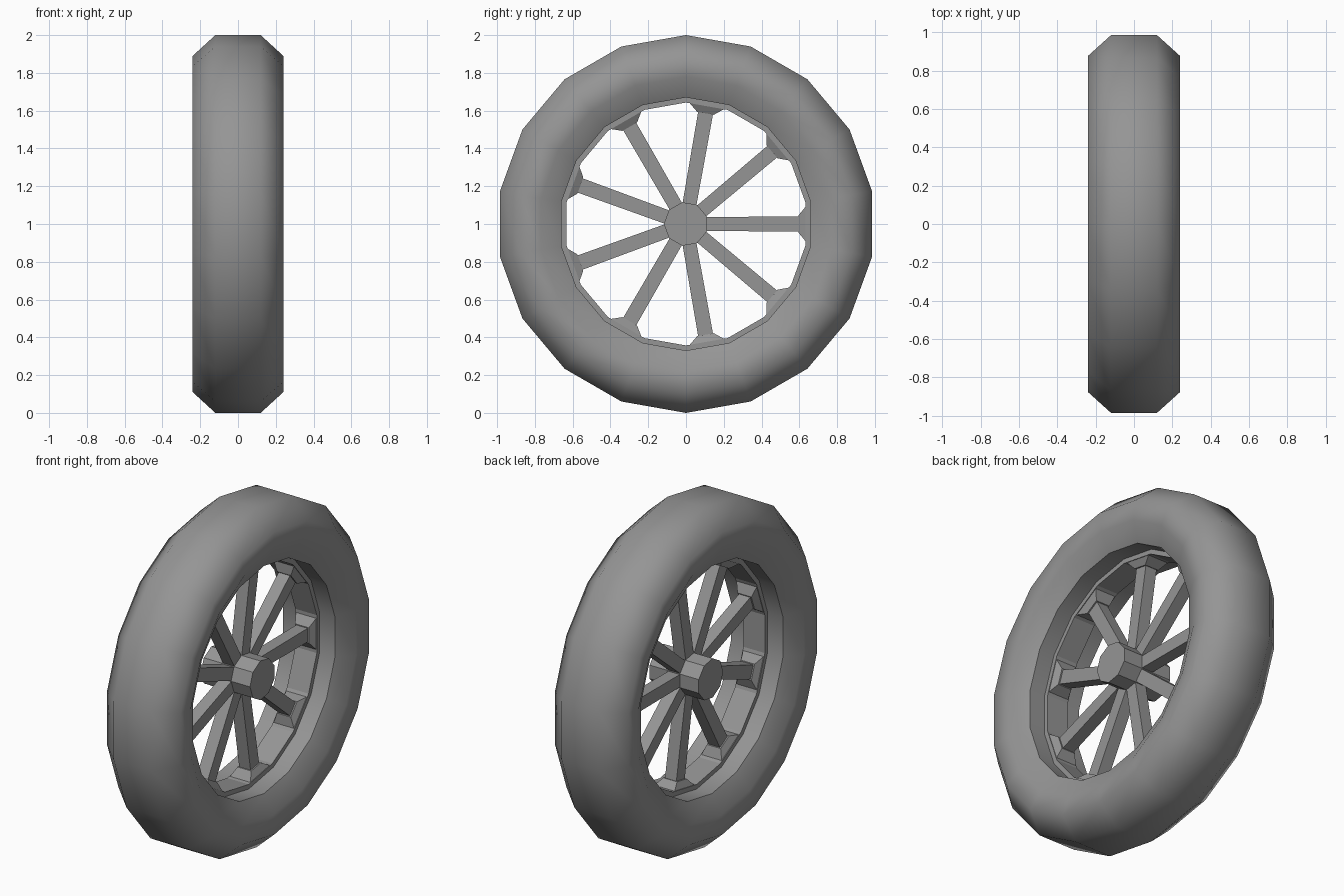
import bpy, bmesh
from math import sin, cos, pi, radians
from mathutils import Matrix

if "Cube" in bpy.data.objects:
    bpy.data.objects.remove(bpy.data.objects["Cube"])

grey = bpy.data.materials.new("mid grey")
grey.use_nodes = True
colour = (0.3, 0.3, 0.3, 1)
grey.diffuse_color = colour
grey.node_tree.nodes["Principled BSDF"].inputs["Base Color"].default_value = colour

CENTRE_Z = 1.0


def finish(name, bm, smooth_angle=None):
    """Turn a bmesh into an object standing at the wheel centre."""
    bmesh.ops.recalc_face_normals(bm, faces=bm.faces)
    mesh = bpy.data.meshes.new(name)
    bm.to_mesh(mesh)
    bm.free()
    mesh.materials.append(grey)
    if smooth_angle:
        mesh.shade_smooth()
        mesh.set_sharp_from_angle(angle=radians(smooth_angle))
    obj = bpy.data.objects.new(name, mesh)
    obj.location.z = CENTRE_Z
    bpy.context.collection.objects.link(obj)
    return obj


def lathe(name, half_profile, sides, smooth_angle=None):
    """Sweep a mirrored (x, radius) profile round the axle."""
    profile = half_profile + [(-x, r) for x, r in reversed(half_profile)]
    bm = bmesh.new()
    rings = []
    for i in range(sides):
        a = 2 * pi * i / sides + pi / 2
        rings.append([bm.verts.new((x, r * cos(a), r * sin(a))) for x, r in profile])
    n = len(profile)
    for i in range(sides):
        a, b = rings[i], rings[(i + 1) % sides]
        for j in range(n):
            k = (j + 1) % n
            bm.faces.new((a[j], a[k], b[k], b[j]))
    return finish(name, bm, smooth_angle)


def loft(name, sections, angle):
    """Join rectangles (radius, half depth, half width) along a spoke direction."""
    bm = bmesh.new()
    loops = [[bm.verts.new((sx * d, r, sz * w))
              for sx, sz in ((-1, -1), (1, -1), (1, 1), (-1, 1))]
             for r, d, w in sections]
    for a, b in zip(loops, loops[1:]):
        for j in range(4):
            k = (j + 1) % 4
            bm.faces.new((a[j], a[k], b[k], b[j]))
    bm.faces.new(loops[0])
    bm.faces.new(loops[-1])
    bm.transform(Matrix.Rotation(angle, 4, 'X'))
    return finish(name, bm)


# Tyre: rounded shoulders, side walls leaning in to the bead
lathe("tyre", [(0.12, 1.0), (0.24, 0.89), (0.23, 0.78), (0.17, 0.67)], 18, 60)

# Rim: thin flat-sided band inside the tyre
lathe("rim", [(0.07, 0.675), (0.07, 0.643)], 18)

# Hub: nine-sided block on the axle
SPOKES = 9
hub = bmesh.new()
bmesh.ops.create_cone(hub, cap_ends=True, segments=SPOKES, radius1=0.117,
                      radius2=0.117, depth=0.32)
hub.transform(Matrix.Rotation(pi / 2, 4, 'Y'))
# Put a flat side towards every spoke
first = max(hub.verts, key=lambda v: v.co.y).co
hub.transform(Matrix.Rotation(pi / SPOKES - math_angle if (math_angle := 0) else 0, 4, 'X'))
from math import atan2
hub.transform(Matrix.Rotation(pi / SPOKES - atan2(first.z, first.y), 4, 'X'))
finish("hub", hub)

# Spokes with flared feet against the rim
for i in range(SPOKES):
    angle = 2 * pi * i / SPOKES
    loft(f"spoke_{i + 1}", [(0.09, 0.037, 0.037), (0.61, 0.037, 0.04)], angle)
    loft(f"spoke_foot_{i + 1}", [(0.595, 0.045, 0.045), (0.64, 0.07, 0.1)], angle)
